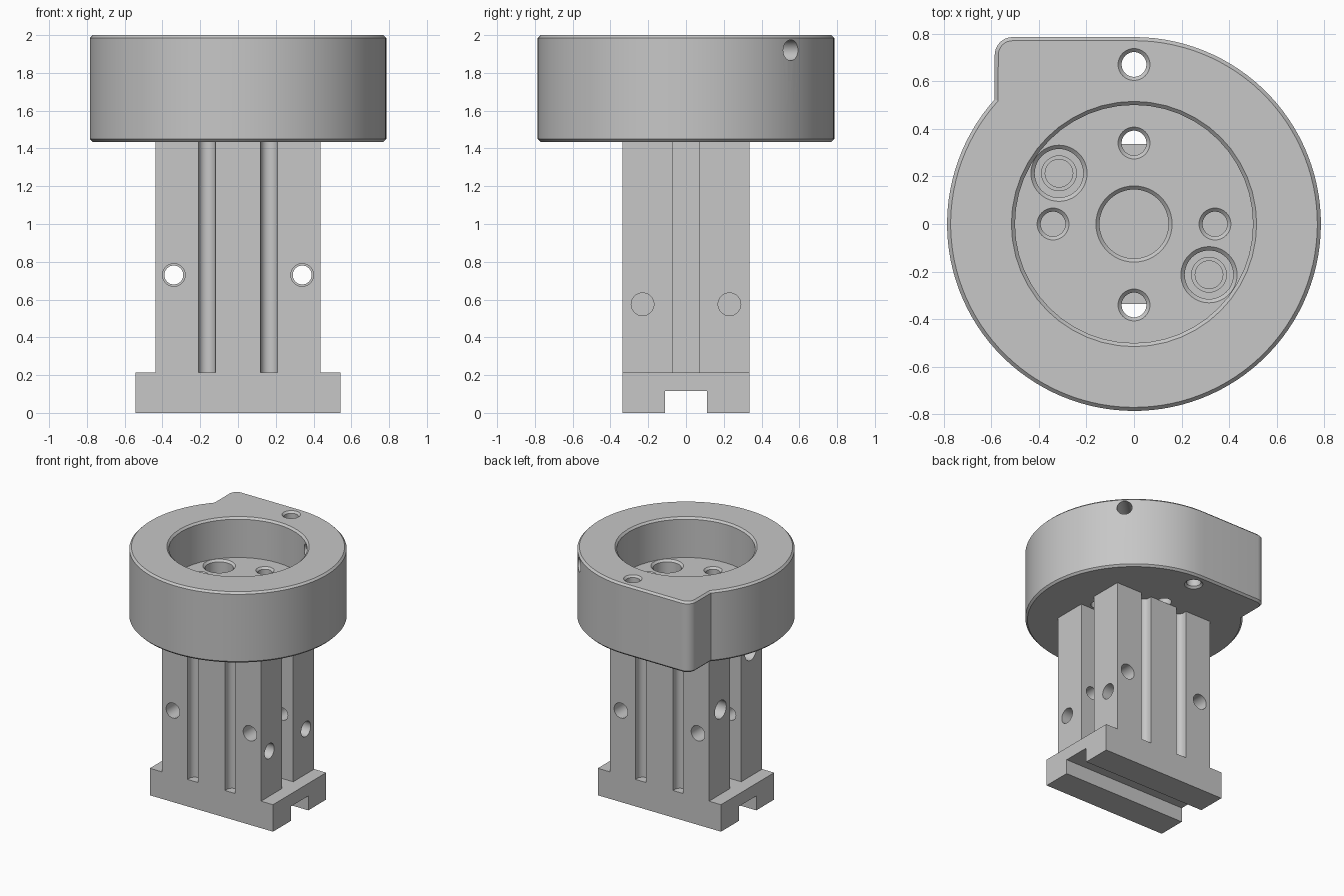
import bpy, bmesh
from math import sin, cos, pi, radians, asin
from mathutils import Matrix, Vector

if "Cube" in bpy.data.objects:
    bpy.data.objects.remove(bpy.data.objects["Cube"], do_unlink=True)

grey = bpy.data.materials.new("machined grey")
grey.use_nodes = True
GREY = (0.57, 0.57, 0.57, 1)
grey.diffuse_color = GREY
grey.node_tree.nodes["Principled BSDF"].inputs["Base Color"].default_value = GREY


def to_object(name, bm):
    bmesh.ops.recalc_face_normals(bm, faces=bm.faces)
    mesh = bpy.data.meshes.new(name)
    bm.to_mesh(mesh)
    bm.free()
    mesh.materials.append(grey)
    ob = bpy.data.objects.new(name, mesh)
    bpy.context.scene.collection.objects.link(ob)
    return ob


def prism(name, outline, lo, hi, matrix=Matrix(), chamfer=0):
    """Extrude an outline from lo to hi, optionally chamfering both rims."""
    bm = bmesh.new()
    face = bm.faces.new([bm.verts.new((x, y, lo)) for x, y in outline])
    new = bmesh.ops.extrude_face_region(bm, geom=[face])["geom"]
    top = [g for g in new if isinstance(g, bmesh.types.BMVert)]
    bmesh.ops.translate(bm, verts=top, vec=(0, 0, hi - lo))
    bmesh.ops.recalc_face_normals(bm, faces=bm.faces)
    if chamfer:
        rims = [e for e in bm.edges if abs(e.verts[0].co.z - e.verts[1].co.z) < 1e-5]
        bmesh.ops.bevel(bm, geom=rims, offset=chamfer, segments=1, affect='EDGES')
    bm.transform(matrix)
    return to_object(name, bm)


def bore(profile, place=(0, 0, 0), axis=(0, 0, 1), sides=48):
    """Turned cutter: (radius, height) pairs revolved about an axis."""
    bm = bmesh.new()
    rings = [[bm.verts.new((r * cos(2 * pi * i / sides), r * sin(2 * pi * i / sides), h))
              for i in range(sides)] for r, h in profile]
    for a, b in zip(rings, rings[1:]):
        for i in range(sides):
            j = (i + 1) % sides
            bm.faces.new((a[i], a[j], b[j], b[i]))
    bm.faces.new(rings[0])
    bm.faces.new(rings[-1])
    turn = Vector((0, 0, 1)).rotation_difference(Vector(axis)).to_matrix().to_4x4()
    bm.transform(Matrix.Translation(place) @ turn)
    return to_object("bore_cutter", bm)


def carve(ob, cutters):
    for c in cutters:
        c.hide_render = True
        mod = ob.modifiers.new("cut", 'BOOLEAN')
        mod.operation, mod.solver, mod.object = 'DIFFERENCE', 'EXACT', c
    dg = bpy.context.evaluated_depsgraph_get()
    mesh = bpy.data.meshes.new_from_object(ob.evaluated_get(dg))
    ob.modifiers.clear()
    ob.data = mesh
    mesh.shade_smooth()
    mesh.set_sharp_from_angle(angle=radians(25))


def box(x0, x1, y0, y1):
    return [(x0, y0), (x1, y0), (x1, y1), (x0, y1)]


BASE_TOP, CAP_LOW, FLOOR, TOP = 0.215, 1.435, 1.68, 2.0
R, TAB_X, FILLET, C = 0.785, -0.585, 0.075, 0.015

# Cap: disc with a small squared tab at the back right
start, stop = pi / 2, -pi - asin(0.523 / R)
cap_outline = [(R * cos(a), R * sin(a)) for a in
               [start + (stop - start) * i / 100 for i in range(101)]]
cap_outline += [(TAB_X + FILLET * (1 + cos(a)), R - FILLET * (1 - sin(a)))
                for a in [pi - pi / 2 * i / 8 for i in range(9)]]
cap = prism("cap", cap_outline, CAP_LOW, TOP, chamfer=C)


def chamfered(r, top, bottom, place, rim=C):
    """Vertical hole with a chamfered mouth."""
    return bore([(r, bottom), (r, top - rim), (r + rim, top), (r + rim, top + 0.1)], place)


cap_cuts = [chamfered(0.50, TOP, FLOOR, (0, 0, 0)),
            chamfered(0.145, FLOOR, 1.3, (0, 0, 0))]
for x, y in ((0.34, 0), (-0.34, 0), (0, 0.34), (0, -0.34)):
    cap_cuts.append(chamfered(0.052, FLOOR, 1.3, (x, y, 0)))
cap_cuts.append(bore([(0.067, 1.3), (0.067, CAP_LOW), (0.052, CAP_LOW + C), (0.052, TOP - C),
                      (0.067, TOP), (0.067, 2.1)], (0, 0.67, 0)))
# Radial set-screw hole through the cap wall
cap_cuts.append(bore([(0.055, 0.4), (0.055, 0.9)], (0, 0, 1.92), (1, 1, 0)))

# Counterbored, stepped screw holes run on into the column
screws = []
for s in (1, -1):
    screws.append(bore([(0.058, 1.25), (0.058, 1.46), (0.073, 1.46), (0.073, 1.52),
                        (0.102, 1.52), (0.102, FLOOR - C), (0.118, FLOOR),
                        (0.118, FLOOR + 0.06)], (0.315 * s, -0.213 * s, 0)))

# Body: column standing on a wider foot
half = [(0.543, 0), (0.543, BASE_TOP), (0.438, BASE_TOP), (0.438, CAP_LOW)]
silhouette = half + [(-x, z) for x, z in reversed(half)]
body = prism("column_and_foot", silhouette, -0.335, 0.335, Matrix.Rotation(pi / 2, 4, 'X'))

body_cuts = [prism("foot_slot_cutter", box(-0.7, 0.7, -0.11, 0.11), -0.1, 0.115)]
for s in (1, -1):
    # Deep side slot
    x0, x1 = sorted((0.25 * s, 0.6 * s))
    body_cuts.append(prism("side_slot_cutter", box(x0, x1, -0.07, 0.07), BASE_TOP, 1.6))
    # Round-bottomed grooves in front and back faces
    for t in (1, -1):
        u = [(0.165 * s + 0.045 * cos(a), t * (0.31 - 0.045 * sin(a)))
             for a in [pi * i / 16 for i in range(17)]]
        u += [(0.165 * s - 0.045, 0.45 * t), (0.165 * s + 0.045, 0.45 * t)]
        body_cuts.append(prism("groove_cutter", u, BASE_TOP, 1.6))
    # Cross holes from front to back, wider at both mouths
    body_cuts.append(bore([(0.06, -0.5), (0.06, -0.2), (0.05, -0.2),
                           (0.05, 0.2), (0.06, 0.2), (0.06, 0.5)],
                          (0.34 * s, 0, 0.73), (0, 1, 0)))
    # Blind holes in the left side
    body_cuts.append(bore([(0.06, 0.26), (0.06, 0.6)], (0, 0.23 * s, 0.575), (1, 0, 0)))
    # Larger staggered blind holes in the right side
    body_cuts.append(bore([(0.072, -0.6), (0.072, -0.26)],
                          (0, 0.19 * s, 1.05 - 0.16 * s), (1, 0, 0)))

carve(cap, cap_cuts + screws)
carve(body, body_cuts + screws)
for cutter in cap_cuts + screws + body_cuts:
    bpy.data.objects.remove(cutter, do_unlink=True)
